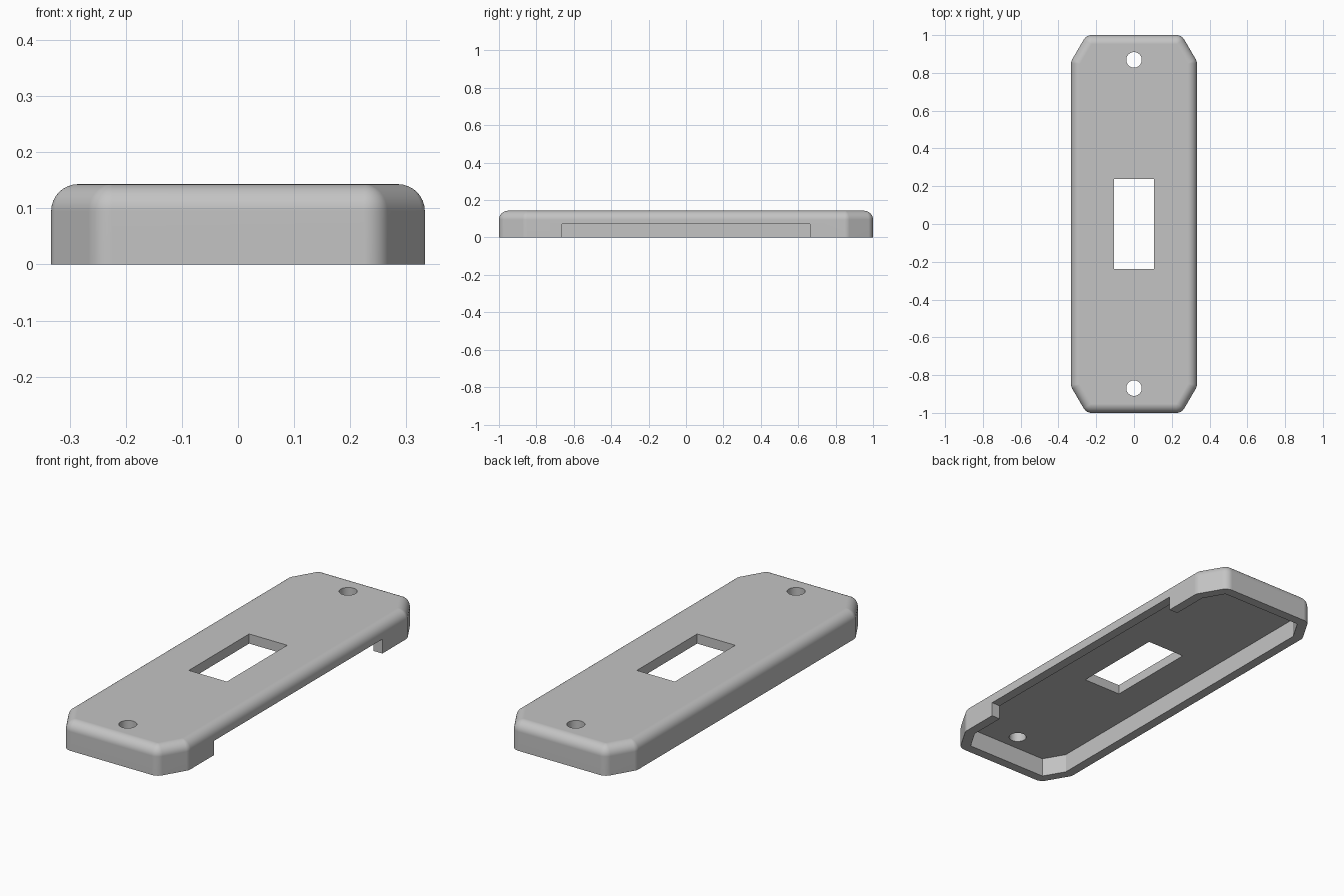
import bpy, bmesh, math
from mathutils import Matrix

if "Cube" in bpy.data.objects:
    bpy.data.objects.remove(bpy.data.objects["Cube"])

HEIGHT = 0.143
WALL = 0.048            # wall thickness, deck thickness and edge radius
FLOOR = HEIGHT - WALL   # underside of the deck
STEPS = 8

# Inner octagon: the pocket outline, and the centres of the rounded corners
SIDE, END = (0.285, 0.849), (0.2245, 0.952)
quarter = [(SIDE, 0, 30), (END, 30, 90)]
corners = []
for sx, sy in ((1, 1), (-1, 1), (-1, -1), (1, -1)):
    part = []
    for (x, y), a, b in quarter:
        arc = []
        for i in range(STEPS + 1):
            t = math.radians(a + (b - a) * i / STEPS)
            arc.append((sx * math.cos(t), sy * math.sin(t)))
        part.append(((sx * x, sy * y), arc))
    if sx * sy < 0:     # keep the outline running counter-clockwise
        part = [(c, arc[::-1]) for c, arc in reversed(part)]
    corners += part


def outline(radius):
    return [(c[0] + radius * dx, c[1] + radius * dy)
            for c, arc in corners for dx, dy in arc]


def loft(name, rings):
    """Closed solid through stacked (points, z) rings."""
    bm = bmesh.new()
    loops = [[bm.verts.new((x, y, z)) for x, y in pts] for pts, z in rings]
    for lo, hi in zip(loops, loops[1:]):
        for i in range(len(lo)):
            j = (i + 1) % len(lo)
            bm.faces.new((lo[i], lo[j], hi[j], hi[i]))
    bm.faces.new(loops[0][::-1])
    bm.faces.new(loops[-1])
    bmesh.ops.remove_doubles(bm, verts=bm.verts, dist=0.00005)
    bmesh.ops.recalc_face_normals(bm, faces=bm.faces)
    return make_object(name, bm)


def make_object(name, bm):
    mesh = bpy.data.meshes.new(name)
    bm.to_mesh(mesh)
    bm.free()
    ob = bpy.data.objects.new(name, mesh)
    bpy.context.collection.objects.link(ob)
    return ob


def box(name, size, centre):
    bm = bmesh.new()
    bmesh.ops.create_cube(bm, size=1, matrix=Matrix.Translation(centre) @ Matrix.Diagonal((*size, 1)))
    return make_object(name, bm)


def rod(name, radius, y):
    bm = bmesh.new()
    bmesh.ops.create_cone(bm, cap_ends=True, segments=40, radius1=radius, radius2=radius,
                          depth=1, matrix=Matrix.Translation((0, y, 0)))
    return make_object(name, bm)


# Cover body with straight walls and a rounded top edge
rings = [(outline(WALL), 0)]
for i in range(STEPS + 1):
    t = math.pi / 2 * i / STEPS
    rings.append((outline(WALL * math.cos(t)), FLOOR + WALL * math.sin(t)))
cover = loft("cover_plate", rings)

# Hollow underside, side notch, central window and two screw holes
pocket = [c for c, arc in corners]
cutters = [
    loft("pocket_cutter", [(pocket, -0.1), (pocket, FLOOR)]),
    box("notch_cutter", (0.2, 1.326, 0.2), (0.35, 0, -0.0286)),
    box("window_cutter", (0.21, 0.476, 1), (0, 0, 0)),
    rod("front_hole_cutter", 0.041, -0.869),
    rod("back_hole_cutter", 0.041, 0.869),
]

bpy.ops.object.select_all(action='DESELECT')
bpy.context.view_layer.objects.active = cover
cover.select_set(True)
for cutter in cutters:
    mod = cover.modifiers.new("Cut", 'BOOLEAN')
    mod.operation, mod.solver, mod.object = 'DIFFERENCE', 'EXACT', cutter
    bpy.ops.object.modifier_apply(modifier=mod.name)
    bpy.data.objects.remove(cutter)

# Plain grey material
grey = bpy.data.materials.new("light_grey")
grey.use_nodes = True
colour = (0.55, 0.55, 0.55, 1)
grey.diffuse_color = colour
grey.node_tree.nodes["Principled BSDF"].inputs["Base Color"].default_value = colour
cover.data.materials.clear()
cover.data.materials.append(grey)
for poly in cover.data.polygons:
    poly.material_index = 0

# Smooth fillets, crisp cut edges and flat main faces
bpy.ops.object.shade_smooth_by_angle(angle=math.radians(25))
flat = cover.modifiers.new("Flat faces", 'WEIGHTED_NORMAL')
flat.keep_sharp = True
